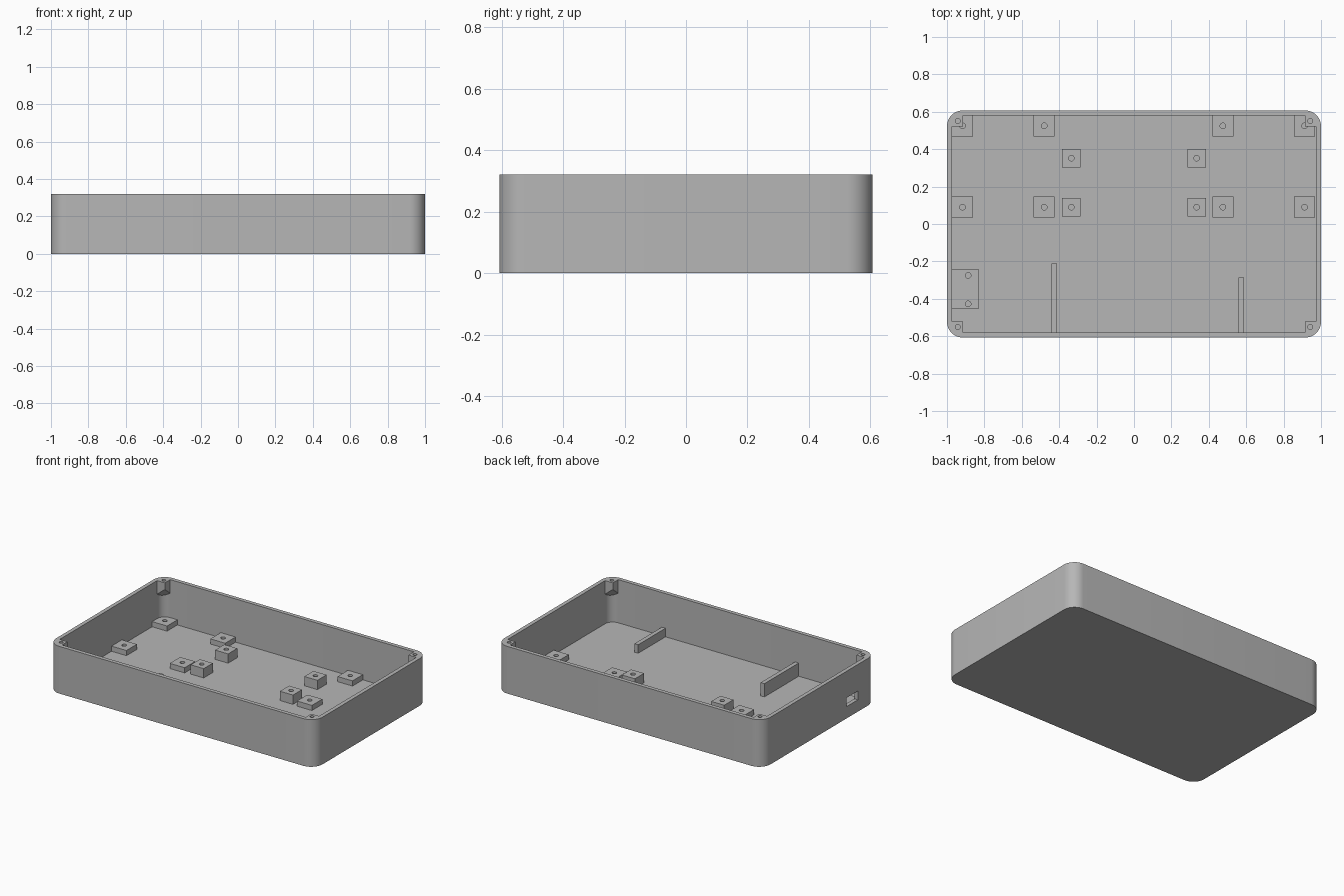
import bpy, bmesh, math
from mathutils import Matrix, Vector

old = bpy.data.objects.get("Cube")
if old:
    bpy.data.objects.remove(old, do_unlink=True)

HX, HY, H = 1.0, 0.607, 0.32      # outer half sizes and height
R, WALL, FLOOR = 0.085, 0.027, 0.027

grey = bpy.data.materials.new("plain grey")
grey.use_nodes = True
COLOUR = (0.47, 0.47, 0.47, 1)
grey.diffuse_color = COLOUR
grey.node_tree.nodes["Principled BSDF"].inputs["Base Color"].default_value = COLOUR


def finish(name, bm):
    bmesh.ops.recalc_face_normals(bm, faces=bm.faces)
    mesh = bpy.data.meshes.new(name)
    bm.to_mesh(mesh)
    bm.free()
    mesh.materials.append(grey)
    ob = bpy.data.objects.new(name, mesh)
    bpy.context.collection.objects.link(ob)
    return ob


def box(name, x0, x1, y0, y1, z0, z1):
    bm = bmesh.new()
    mid = Vector((x0 + x1, y0 + y1, z0 + z1)) / 2
    size = Matrix.Diagonal((x1 - x0, y1 - y0, z1 - z0, 1))
    bmesh.ops.create_cube(bm, size=1, matrix=Matrix.Translation(mid) @ size)
    return finish(name, bm)


def drill(x, y, z0, z1, radius):
    bm = bmesh.new()
    bmesh.ops.create_cone(bm, cap_ends=True, segments=20, radius1=radius, radius2=radius,
                          depth=z1 - z0, matrix=Matrix.Translation((x, y, (z0 + z1) / 2)))
    return finish("drill_cutter", bm)


def cut(ob, *cutters):
    """Subtract the cutters, keep the result as plain mesh and drop the cutters."""
    for c in cutters:
        c.hide_render = True
        mod = ob.modifiers.new("cut", 'BOOLEAN')
        mod.object, mod.operation, mod.solver = c, 'DIFFERENCE', 'EXACT'
    deps = bpy.context.evaluated_depsgraph_get()
    mesh = bpy.data.meshes.new_from_object(ob.evaluated_get(deps))
    ob.modifiers.clear()
    ob.data = mesh
    for c in cutters:
        bpy.data.objects.remove(c, do_unlink=True)


def rounded_ring(bm, inset, z, steps=10):
    r = R - inset
    verts = []
    for q, (sx, sy) in enumerate([(1, 1), (-1, 1), (-1, -1), (1, -1)]):
        for i in range(steps + 1):
            a = math.pi / 2 * (q + i / steps)
            verts.append(bm.verts.new((sx * (HX - R) + r * math.cos(a),
                                       sy * (HY - R) + r * math.sin(a), z)))
    return verts


# Open tray with rounded corners
bm = bmesh.new()
rings = [rounded_ring(bm, 0, 0), rounded_ring(bm, 0, H),
         rounded_ring(bm, WALL, H), rounded_ring(bm, WALL, FLOOR)]
for lo, hi in zip(rings, rings[1:]):
    for i in range(len(lo)):
        j = (i + 1) % len(lo)
        bm.faces.new((lo[i], lo[j], hi[j], hi[i]))
bm.faces.new(rings[0])
bm.faces.new(rings[-1])
tray = finish("tray", bm)
# Switch slot through the side wall
cut(tray, box("slot_cutter", -1.1, -0.95, -0.415, -0.29, 0.08, 0.14))
smooth = [tray]

# Corner screw posts with sloped undersides
for sx in (-1, 1):
    for sy in (-1, 1):
        cx, cy, r = HX - R, HY - R, R - WALL + 0.003
        outline = [(0, 0)] + [(r * math.cos(math.pi / 16 * i), r * math.sin(math.pi / 16 * i))
                              for i in range(9)]
        bm = bmesh.new()
        top = [bm.verts.new((sx * (cx + u), sy * (cy + v), H)) for u, v in outline]
        low = [bm.verts.new((sx * (cx + u), sy * (cy + v), 0.275 - 0.8 * (u + v)))
               for u, v in outline]
        bm.faces.new(top)
        bm.faces.new(low)
        for i in range(len(top)):
            j = (i + 1) % len(top)
            bm.faces.new((top[i], top[j], low[j], low[i]))
        post = finish("corner_post", bm)
        cut(post, drill(sx * 0.942, sy * 0.551, 0.26, H + 0.1, 0.013))
        smooth.append(post)


# Mounting pads with screw holes
def pad(name, x, y, half, top):
    ob = box(name, x - half, x + half, y - half, y + half, FLOOR - 0.01, top)
    cut(ob, drill(x, y, FLOOR + 0.003, top + 0.1, 0.015))
    smooth.append(ob)


for y in (0.09, 0.525):
    for x in (-0.917, -0.48, 0.475, 0.912):
        pad("low_pad", x, y, 0.056, 0.062)
for y in (0.09, 0.352):
    for x in (-0.335, 0.335):
        pad("tall_pad", x, y, 0.049, 0.09)

# Switch mount beside the slot
mount = box("switch_mount", -0.98, -0.828, -0.452, -0.243, FLOOR - 0.01, 0.075)
cut(mount, *[drill(-0.887, y, FLOOR + 0.003, 0.2, 0.015) for y in (-0.275, -0.427)])
smooth.append(mount)

# Divider ribs running in from the front wall
box("long_rib", -0.44, -0.412, -0.59, -0.212, FLOOR - 0.01, 0.117)
box("short_rib", 0.56, 0.588, -0.59, -0.287, FLOOR - 0.01, 0.085)

# Smooth rounded corners and holes, keep edges sharp
bpy.ops.object.select_all(action='DESELECT')
for ob in smooth:
    ob.select_set(True)
bpy.context.view_layer.objects.active = tray
bpy.ops.object.shade_smooth_by_angle(angle=math.radians(30))
